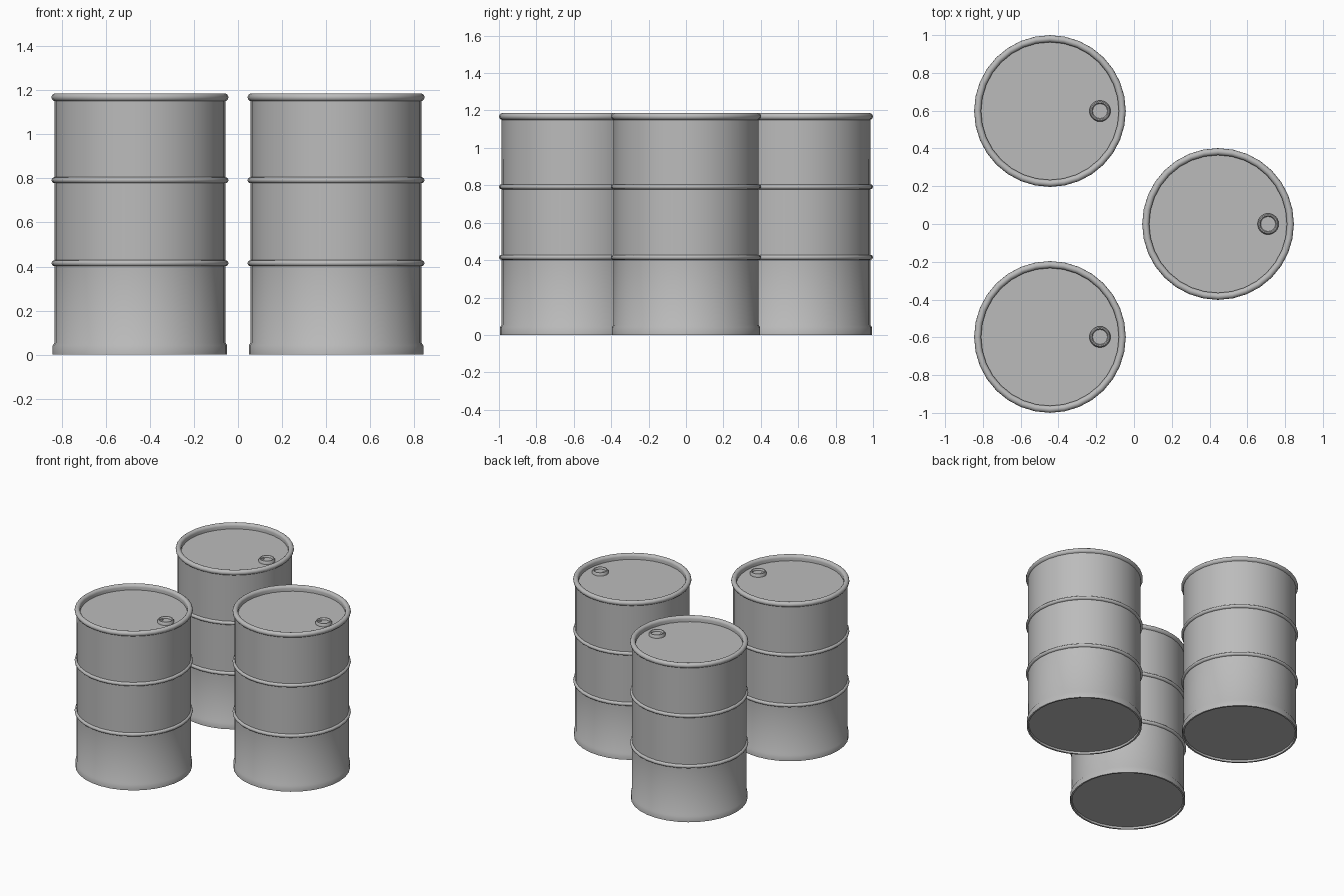
import bpy
import bmesh
from math import radians, cos, sin, tau
from mathutils import Vector

cube = bpy.data.objects.get("Cube")
if cube:
    bpy.data.objects.remove(cube, do_unlink=True)

steel = bpy.data.materials.new("grey steel")
steel.use_nodes = True
grey = (0.5, 0.5, 0.5, 1)
steel.diffuse_color = grey
steel.node_tree.nodes["Principled BSDF"].inputs["Base Color"].default_value = grey


def arc(r, z, size, start, end, steps):
    """Points of a rounded bead in the radius/height plane."""
    angles = [radians(start + (end - start) * i / steps) for i in range(steps + 1)]
    return [(r + size * cos(a), z + size * sin(a)) for a in angles]


def lathe(name, profile, sides):
    """Spin a radius/height profile around z."""
    bm = bmesh.new()
    verts = [bm.verts.new((r, 0, z)) for r, z in profile]
    edges = [bm.edges.new(pair) for pair in zip(verts, verts[1:])]
    bmesh.ops.spin(bm, geom=verts + edges, cent=(0, 0, 0), axis=(0, 0, 1),
                   angle=tau, steps=sides, use_duplicate=False)
    bmesh.ops.remove_doubles(bm, verts=bm.verts, dist=0.0005)
    bmesh.ops.recalc_face_normals(bm, faces=bm.faces)
    mesh = bpy.data.meshes.new(name)
    bm.to_mesh(mesh)
    bm.free()
    mesh.materials.append(steel)
    return mesh


BODY = 0.388
LID = 1.147

# Drum shell: recessed bottom, foot band, two hoops, rolled rim, sunken lid
shell_profile = [(0, 0.015), (0.382, 0.015), (0.384, 0), (0.396, 0), (0.396, 0.042), (BODY, 0.054)]
for hoop_z in (0.415, 0.792):
    shell_profile += arc(BODY, hoop_z, 0.0135, -90, 90, 6)
shell_profile += arc(0.383, 1.168, 0.0185, -74, 180, 9)
shell_profile += [(0.3645, LID), (0, LID)]
shell = lathe("drum_shell", shell_profile, 32)

# Bung: raised collar with a plug set inside it
bung_profile = [(0.056, LID - 0.005), (0.056, LID + 0.012), (0.05, LID + 0.022),
                (0.044, LID + 0.022), (0.039, LID + 0.016), (0.039, LID + 0.008), (0, LID + 0.008)]
bung = lathe("bung", bung_profile, 24)

# Small catch on the inner edge of the plug
catch_profile = [(0.008, LID), (0.008, LID + 0.014), (0, LID + 0.014)]
catch = lathe("bung_catch", catch_profile, 8)

parts = {"drum": (shell, 0), "bung": (bung, 0.265), "bung_catch": (catch, 0.236)}
places = {"back_right": (-0.445, 0.598), "front_right": (-0.445, -0.598), "left": (0.445, 0)}

bpy.ops.object.select_all(action="DESELECT")
for place, (x, y) in places.items():
    for part, (mesh, offset) in parts.items():
        obj = bpy.data.objects.new(f"{place}_{part}", mesh)
        obj.location = Vector((x + offset, y, 0))
        bpy.context.collection.objects.link(obj)
        obj.select_set(True)
        bpy.context.view_layer.objects.active = obj

bpy.ops.object.shade_smooth_by_angle(angle=radians(40))
